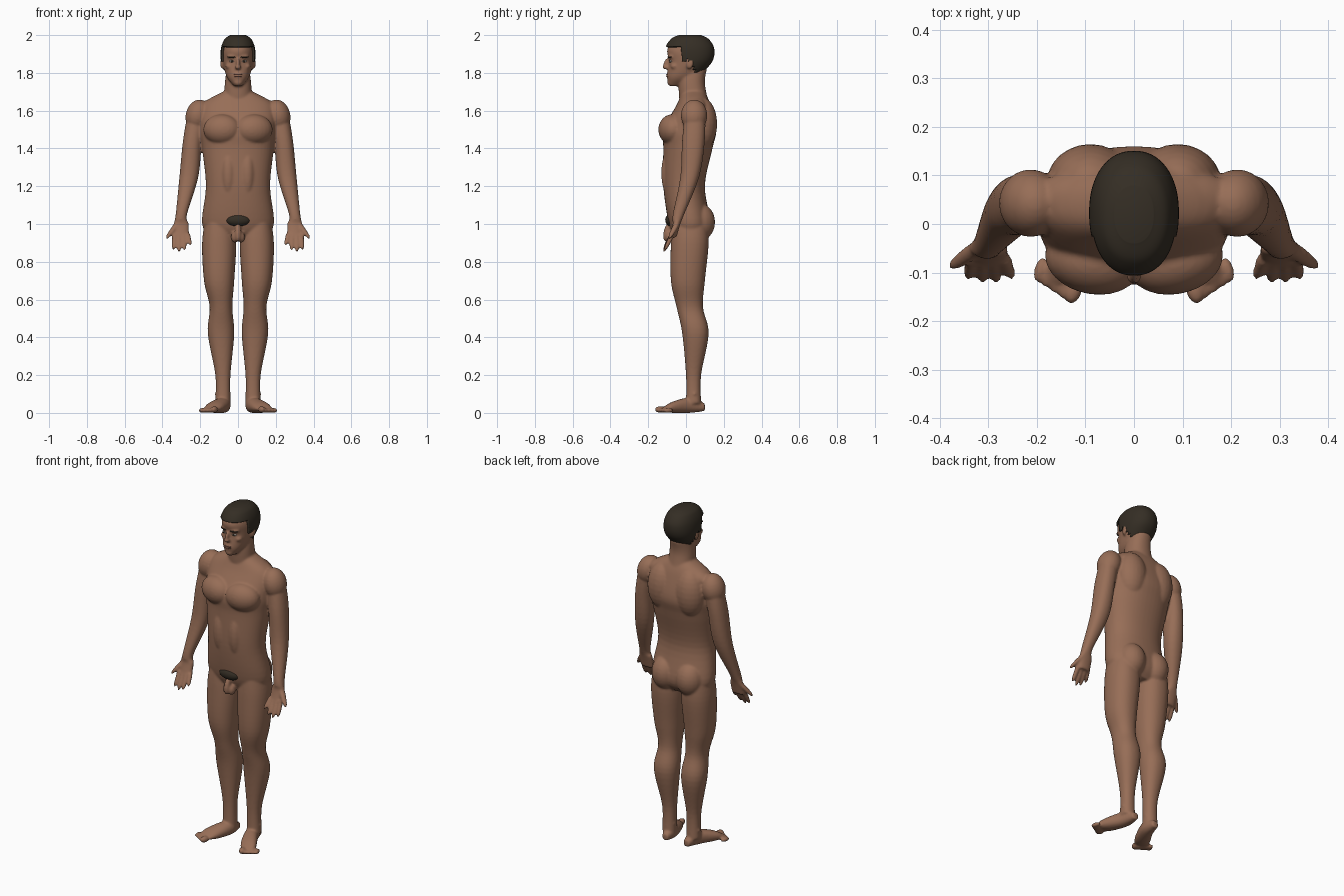
import bpy, bmesh, math
from mathutils import Vector, Matrix

cube = bpy.data.objects.get("Cube")
if cube:
    bpy.data.objects.remove(cube)


def material(name, red, green, blue):
    mat = bpy.data.materials.new(name)
    mat.use_nodes = True
    colour = (red, green, blue, 1)
    mat.diffuse_color = colour
    mat.node_tree.nodes["Principled BSDF"].inputs["Base Color"].default_value = colour
    return mat


skin = material("skin brown", .31, .155, .095)
dark_hair = material("hair dark brown", .035, .027, .018)
eye_white = material("eye white", .5, .45, .4)
lip_brown = material("lip brown", .23, .1, .07)


def smooth_sections(rows, steps=6):
    """Fill in sections along a smooth curve through the given ones."""
    rows = [Vector(row) for row in rows]
    padded = [rows[0], *rows, rows[-1]]
    sections = []
    for before, start, end, after in zip(padded, padded[1:], padded[2:], padded[3:]):
        leave, arrive = (end - before) / 2, (after - start) / 2
        for step in range(steps):
            t = step / steps
            ease = t * t * (3 - 2 * t)
            sections.append(start.lerp(end, ease) + leave * t * (1 - t) ** 2
                            - arrive * t * t * (1 - t))
    return sections + [rows[-1]]


def loft(mesh, rows, side=1, lengthwise=False, power=2.2, count=36):
    """Rounded-oval sections: (position, centre x, other centre, x radius, other radius).
    They are stacked along z, or along y when lengthwise."""
    rings = []
    for position, centre, other, radius, other_radius in smooth_sections(rows):
        ring = []
        for k in range(count):
            angle = math.tau * k / count
            c, s = math.cos(angle), math.sin(angle)
            x = side * (centre + radius * math.copysign(abs(c) ** (2 / power), c))
            v = other + other_radius * math.copysign(abs(s) ** (2 / power), s)
            ring.append(mesh.verts.new((x, position, v) if lengthwise else (x, v, position)))
        rings.append(ring)
    faces = [mesh.faces.new((low[k - 1], low[k], high[k], high[k - 1]))
             for low, high in zip(rings, rings[1:]) for k in range(count)]
    faces += [mesh.faces.new(rings[0]), mesh.faces.new(rings[-1])]
    bmesh.ops.recalc_face_normals(mesh, faces=faces)


def blob(mesh, x, y, z, size, side=1, pitch=0, roll=0, yaw=0):
    """An ellipsoid, mirrored when side is -1."""
    place = (Matrix.Translation((side * x, y, z)) @ Matrix.Rotation(pitch, 4, "X")
             @ Matrix.Rotation(side * roll, 4, "Y") @ Matrix.Rotation(side * yaw, 4, "Z"))
    bmesh.ops.create_uvsphere(mesh, u_segments=24, v_segments=14, radius=1,
                              matrix=place @ Matrix.Diagonal((*size, 1)))


def finish(mesh, name, mat):
    data = bpy.data.meshes.new(name)
    mesh.to_mesh(data)
    mesh.free()
    data.materials.append(mat)
    data.shade_smooth()
    made = bpy.data.objects.new(name, data)
    bpy.context.collection.objects.link(made)
    return made


trunk = [(.92, 0, .02, .13, .07), (1, 0, .02, .19, .11), (1.2, 0, -.01, .17, .11),
         (1.4, 0, .01, .19, .13), (1.5, 0, .02, .2, .14), (1.63, 0, .04, .19, .09),
         (1.7, 0, .04, .08, .06)]
neck = [(1.6, 0, .05, .08, .08), (1.74, 0, .03, .07, .07), (1.82, 0, .04, .06, .07)]
head = [(1.73, 0, -.06, .02, .03), (1.78, 0, -.02, .06, .08), (1.86, 0, .02, .08, .11),
        (1.92, 0, .02, .08, .12), (1.97, 0, .02, .06, .09), (1.99, 0, .02, .03, .05)]
leg = [(1.04, .1, .02, .07, .09), (.9, .1, .02, .09, .1), (.7, .1, .01, .08, .09),
       (.56, .09, .02, .06, .07), (.42, .09, .05, .07, .07), (.2, .08, .04, .04, .04),
       (.05, .08, .04, .04, .04)]
foot = [(.1, .07, .03, .02, .02), (.02, .08, .04, .04, .04), (-.07, .12, .03, .05, .03),
        (-.12, .14, .02, .04, .01)]
arm = [(1.62, .21, .05, .05, .05), (1.45, .24, .04, .05, .06), (1.25, .26, .02, .05, .05),
       (1.05, .3, -.04, .03, .03), (1, .3, -.05, .04, .02), (.93, .3, -.07, .04, .02)]
thumb_path = [Vector((.31, -.04, 1.02)), Vector((.38, -.09, .92))]


def digit(mesh, start, end, radius, side):
    """A finger or thumb that narrows to a rounded tip."""
    rows = []
    for part in (0, .5, .8, 1):
        x, y, z = start.lerp(end, part)
        thick = radius * math.sqrt(1.1 - part ** 4)
        rows.append((z, x, y, thick, thick))
    loft(mesh, rows, side, count=12)


# Trunk, neck, head and face
body = bmesh.new()
for rows in (trunk, neck, head):
    loft(body, rows, count=48)
blob(body, 0, -.1, 1.85, (.01, .02, .03), pitch=-.4)
blob(body, 0, -.105, 1.83, (.017, .02, .012))
blob(body, 0, -.09, 1.787, (.026, .016, .014))
blob(body, 0, -.08, 1.75, (.026, .02, .018))

for side in (1, -1):
    # Legs, kneecaps, ankles and feet
    loft(body, leg, side)
    blob(body, .094, -.03, .57, (.03, .02, .04), side)
    blob(body, .08, .045, .1, (.044, .02, .02), side)
    loft(body, foot, side, lengthwise=True)
    for toe in range(5):
        thick = .013 if toe else .018
        blob(body, .125 + .017 * toe, -.138 + .011 * toe, thick,
             (thick, .028, thick), side, yaw=.3)

    # Arms, shoulders, fingers and thumbs
    loft(body, arm, side)
    blob(body, .213, .043, 1.575, (.064, .07, .085), side, roll=-.25)
    for finger in range(4):
        spread = finger - 1.5
        knuckle = Vector((.3 + .022 * spread, -.07, .95))
        tip = Vector((.297 + .03 * spread, -.12 + .004 * spread ** 2,
                      .85 + .01 * (spread - .4) ** 2))
        digit(body, knuckle, tip, .013, side)
    digit(body, *thumb_path, .016, side)

    # Chest, back, collar, belly and buttock muscles
    blob(body, .085, -.075, 1.5, (.1, .07, .08), side, yaw=.2)
    blob(body, .09, .085, 1.53, (.09, .08, .14), side)
    blob(body, .1, .05, 1.635, (.12, .06, .045), side, roll=.3)
    blob(body, .05, -.075, 1.27, (.045, .056, .14), side)
    blob(body, .08, .07, 1.01, (.08, .084, .1), side)

    # Ears, brows and cheekbones
    blob(body, .083, .02, 1.85, (.01, .02, .03), side, pitch=-.15, yaw=-.3)
    blob(body, .03, -.076, 1.886, (.03, .02, .01), side, yaw=.25)
    blob(body, .045, -.06, 1.835, (.022, .022, .016), side)

    # Groin anatomy
    blob(body, .017, -.083, .93, (.02, .025, .03), side)
blob(body, 0, -.1, .955, (.017, .02, .05), pitch=-.2)

# Fuse everything into one smooth skin
figure = finish(body, "body", skin)
fuse = figure.modifiers.new("fuse", "REMESH")
fuse.mode = "VOXEL"
fuse.voxel_size = .006
fuse.use_smooth_shade = True
soften = figure.modifiers.new("soften", "SMOOTH")
soften.iterations = 7


def hairline(y):
    """Height of the hair's lower edge, from fringe to sideburn to nape."""
    if y < -.025:
        return 1.943
    if y < .005:
        return 1.86
    return max(1.775, 1.885 - 1.5 * y)


# Short hair: an enlarged head shell trimmed along the hairline
mesh = bmesh.new()
loft(mesh, [(z + .01 * (z > 1.9), x, y, width + .01, depth + .009)
            for z, x, y, width, depth in head[1:]], count=96)
bmesh.ops.subdivide_edges(mesh, edges=mesh.edges[:], cuts=1)
centres = {face: face.calc_center_median() for face in mesh.faces}
bare = [face for face, centre in centres.items() if centre.z < hairline(centre.y)]
bmesh.ops.delete(mesh, geom=bare, context="FACES")
hair = finish(mesh, "hair", dark_hair)
shell = hair.modifiers.new("thickness", "SOLIDIFY")
shell.thickness = .014

# Body hair patch
mesh = bmesh.new()
blob(mesh, 0, -.078, 1.02, (.066, .032, .034), pitch=.15)
finish(mesh, "body_hair", dark_hair)

# Eyes and eyebrows
for side, label in ((1, "left"), (-1, "right")):
    for part, mat, spot, size, yaw in (
            ("eye", eye_white, (.033, -.081, 1.862), (.013, .008, .006), .3),
            ("iris", dark_hair, (.032, -.087, 1.862), (.006, .004, .006), 0),
            ("eyebrow", dark_hair, (.035, -.087, 1.884), (.023, .008, .005), .4)):
        mesh = bmesh.new()
        blob(mesh, *spot, size, side, yaw=yaw)
        finish(mesh, label + "_" + part, mat)

# Mouth
mesh = bmesh.new()
for lip_height in (1.791, 1.782):
    blob(mesh, 0, -.096, lip_height, (.022, .009, .005))
finish(mesh, "lips", lip_brown)
